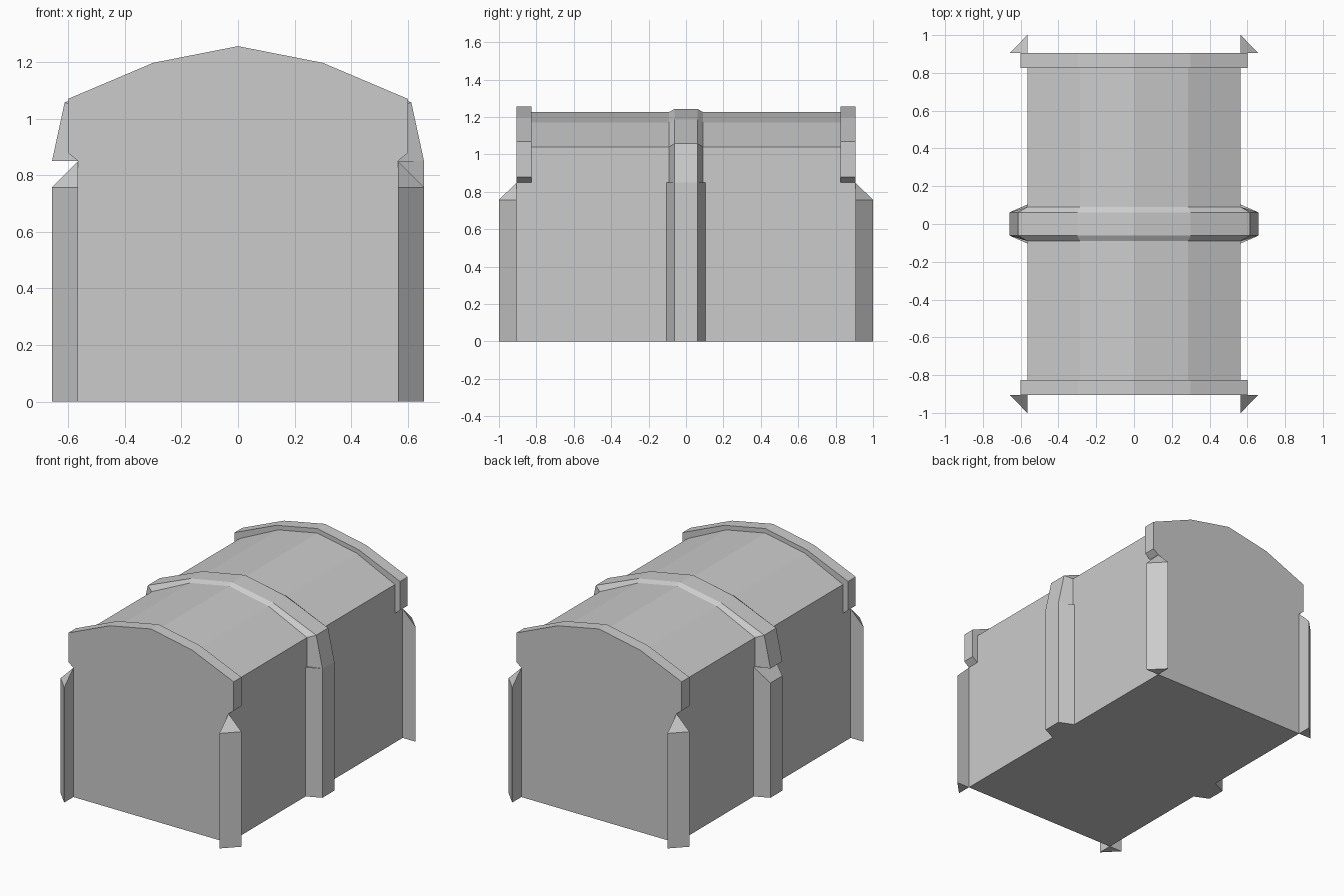
import bpy, bmesh

if "Cube" in bpy.data.objects:
    bpy.data.objects.remove(bpy.data.objects["Cube"])


def make(name, bm):
    bmesh.ops.remove_doubles(bm, verts=bm.verts[:], dist=1e-4)
    bmesh.ops.recalc_face_normals(bm, faces=bm.faces[:])
    me = bpy.data.meshes.new(name)
    bm.to_mesh(me)
    bm.free()
    ob = bpy.data.objects.new(name, me)
    bpy.context.collection.objects.link(ob)
    return ob


def loft(name, rings, closed=True):
    """Skin a list of equal-length rings and cap both ends."""
    bm = bmesh.new()
    vs = [[bm.verts.new(p) for p in r] for r in rings]
    n = len(rings[0])
    for a, b in zip(vs, vs[1:]):
        for i in range(n if closed else n - 1):
            j = (i + 1) % n
            if (a[i].co - b[i].co).length > 1e-5 or (a[j].co - b[j].co).length > 1e-5:
                bm.faces.new((a[i], a[j], b[j], b[i]))
    bm.faces.new(vs[0])
    bm.faces.new(vs[-1])
    bmesh.ops.dissolve_degenerate(bm, dist=1e-5, edges=bm.edges[:])
    return make(name, bm)


def both(half):
    """Mirror a right-hand half profile (ending on x = 0) to the left."""
    return half + [(-x, z) for x, z in half[-2::-1]]


W, L = 0.565, 0.905
WALL = both([(W, 0), (W, .85), (W, .88), (W, 1.04), (.285, 1.172), (0, 1.227)])
FRAME = both([(W, 0), (W, .85), (.602, .88), (.602, 1.07), (.3, 1.198), (0, 1.257)])

# Vaulted body with a raised arch frame at each end
stations = [(-L, FRAME), (-.825, FRAME), (-.825, WALL), (.825, WALL), (.825, FRAME), (L, FRAME)]
loft("vaulted_body", [[(x, y, z) for x, z in prof] for y, prof in stations])

# Bevelled middle rib running over the roof
base = both([(W, .85), (W, 1.04), (.285, 1.172), (0, 1.227)])
outer = both([(.658, .85), (.613, 1.058), (.3, 1.187), (0, 1.243)])
loft("roof_rib", [[(bx, -.09, bz), (ox, -.062, oz), (ox, .062, oz), (bx, .09, bz)]
                  for (bx, bz), (ox, oz) in zip(base, outer)], closed=False)

# Wall ribs: flat top on the right, sloping top on the left
for side, s, top in (("right", 1, .85), ("left", -1, .755)):
    loft(side + "_wall_rib",
         [[(s * W, -.103, a), (s * .658, -.062, b), (s * .658, .062, b), (s * W, .103, a)]
          for a, b in ((0, 0), (.85, top))], closed=False)

# Triangular corner posts with pointed tops
for sx in (1, -1):
    for sy in (1, -1):
        loft("corner_post",
             [[(sx * W, sy * L, a), (sx * W, sy * 1.0, b), (sx * .658, sy * L, b)]
              for a, b in ((0, 0), (.85, .757))])
